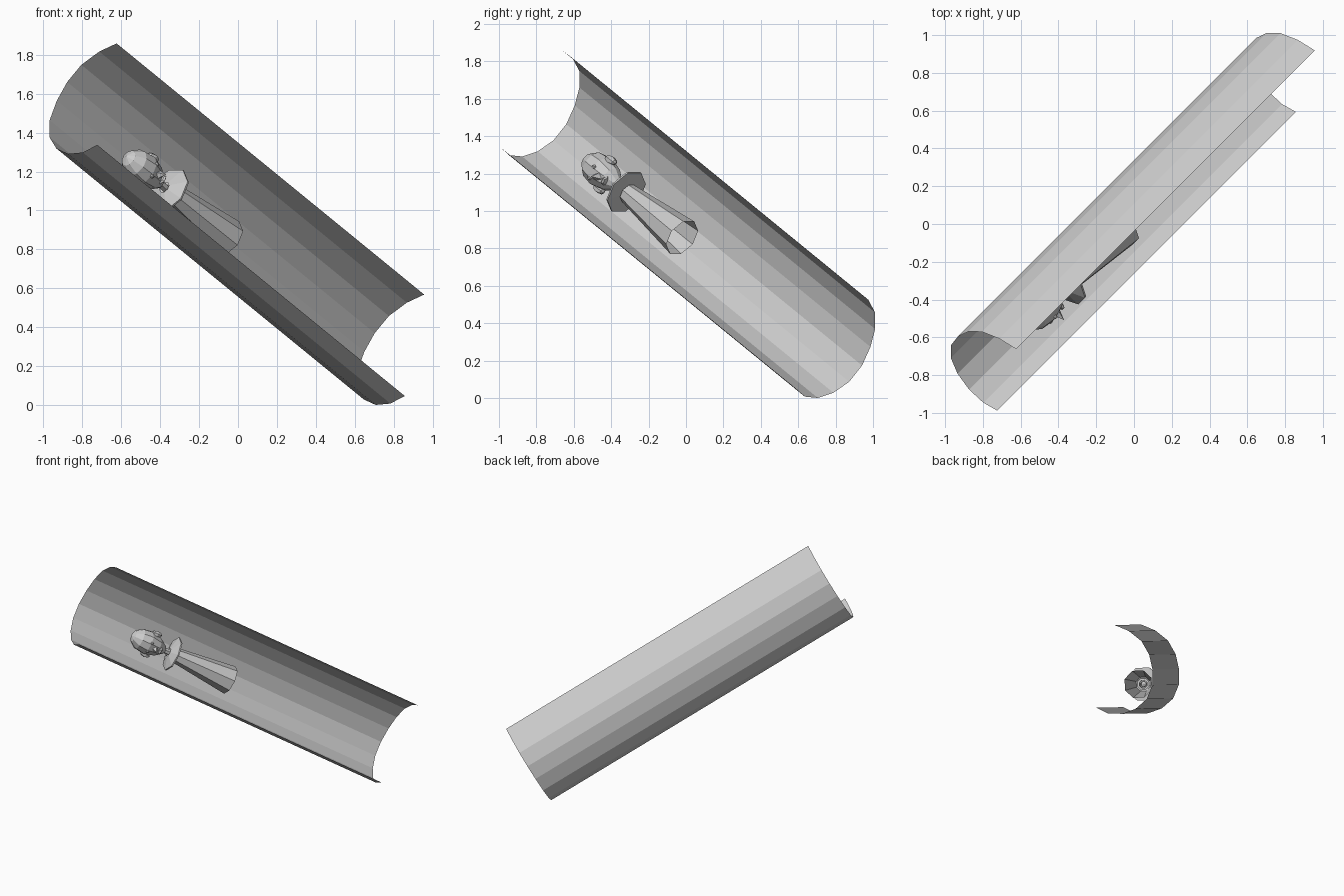
import bpy, bmesh, math
from mathutils import Matrix, Vector

cube = bpy.data.objects.get("Cube")
if cube:
    bpy.data.objects.remove(cube, do_unlink=True)

grey = bpy.data.materials.new("plain grey")
grey.use_nodes = True
grey.diffuse_color = (0.6, 0.6, 0.6, 1)
grey.node_tree.nodes["Principled BSDF"].inputs["Base Color"].default_value = (0.6, 0.6, 0.6, 1)

# Tilted frame: x = towards the open side, y = across, z = up along the trough
s, c = math.sqrt(0.5), math.sqrt(0.75)
TILT = Matrix(((s, s / 2, -s * c, 0), (-s, s / 2, -s * c, 0), (0, c, 0.5, 0), (0, 0, 0, 1)))
AXIS = Vector((-0.027, 0.715, 0))


def finish(name, bm):
    mesh = bpy.data.meshes.new(name)
    bm.to_mesh(mesh)
    bm.free()
    mesh.materials.append(grey)
    obj = bpy.data.objects.new(name, mesh)
    obj.matrix_world = TILT
    bpy.context.collection.objects.link(obj)
    return obj


def lathe(name, profile, sides, squash=1.0):
    """Rings of (radius, height) around the figure's axis, left open at the ends."""
    bm = bmesh.new()
    rings = []
    for r, z in profile:
        turn = [2 * math.pi * (i + 0.5) / sides for i in range(sides)]
        rings.append([bm.verts.new(AXIS + Vector((r * math.cos(t), r * squash * math.sin(t), z)))
                      for t in turn])
    for low, high in zip(rings, rings[1:]):
        for i in range(sides):
            j = (i + 1) % sides
            bm.faces.new((low[i], low[j], high[j], high[i]))
    bmesh.ops.remove_doubles(bm, verts=bm.verts, dist=0.0005)
    return finish(name, bm)


def ball(name, place, size, u=6, v=4):
    bm = bmesh.new()
    bmesh.ops.create_uvsphere(bm, u_segments=u, v_segments=v, radius=1,
                              matrix=Matrix.Translation(AXIS + Vector(place)) @ Matrix.Diagonal((*size, 1)))
    return finish(name, bm)


# Open trough: a faceted arc swept along the slope
arc = [(.027, 1.155), (-.075, 1.107), (-.166, 1.028), (-.218, .926), (-.238, .815), (-.232, .70),
       (-.185, .60), (-.10, .532), (.002, .50), (.105, .508), (.187, .553)]
bm = bmesh.new()
ends = [[bm.verts.new((x, y, z)) for x, y in arc] for z in (-0.865, 1.717)]
for i in range(len(arc) - 1):
    bm.faces.new((ends[0][i], ends[0][i + 1], ends[1][i + 1], ends[1][i]))
finish("trough", bm)

# Figure lying in the trough
lathe("skirt", [(.108, .477), (.055, .95), (.03, .965)], 8)
lathe("collar", [(.03, .955), (.13, .962), (.13, .972), (.03, 1.0)], 8)
lathe("neck", [(.022, .96), (.022, 1.07)], 6)
lathe("head", [(0, 1.025), (.03, 1.04), (.07, 1.10), (.09, 1.18), (.08, 1.25), (.045, 1.30), (0, 1.32)], 10)

# Face and ears
for side, word in ((1, "left"), (-1, "right")):
    ball(word + "_eye", (.08, side * .035, 1.175), (.012, .012, .012))
    ball(word + "_ear", (0, side * .09, 1.15), (.03, .022, .04))

bm = bmesh.new()
bmesh.ops.create_cone(bm, cap_ends=True, segments=4, radius1=.028, radius2=0, depth=.06,
                      matrix=Matrix.Translation(AXIS + Vector((.095, 0, 1.13))) @ Matrix.Rotation(math.pi / 2, 4, 'Y'))
finish("nose", bm)
ball("mouth", (.055, 0, 1.085), (.03, .03, .012))
